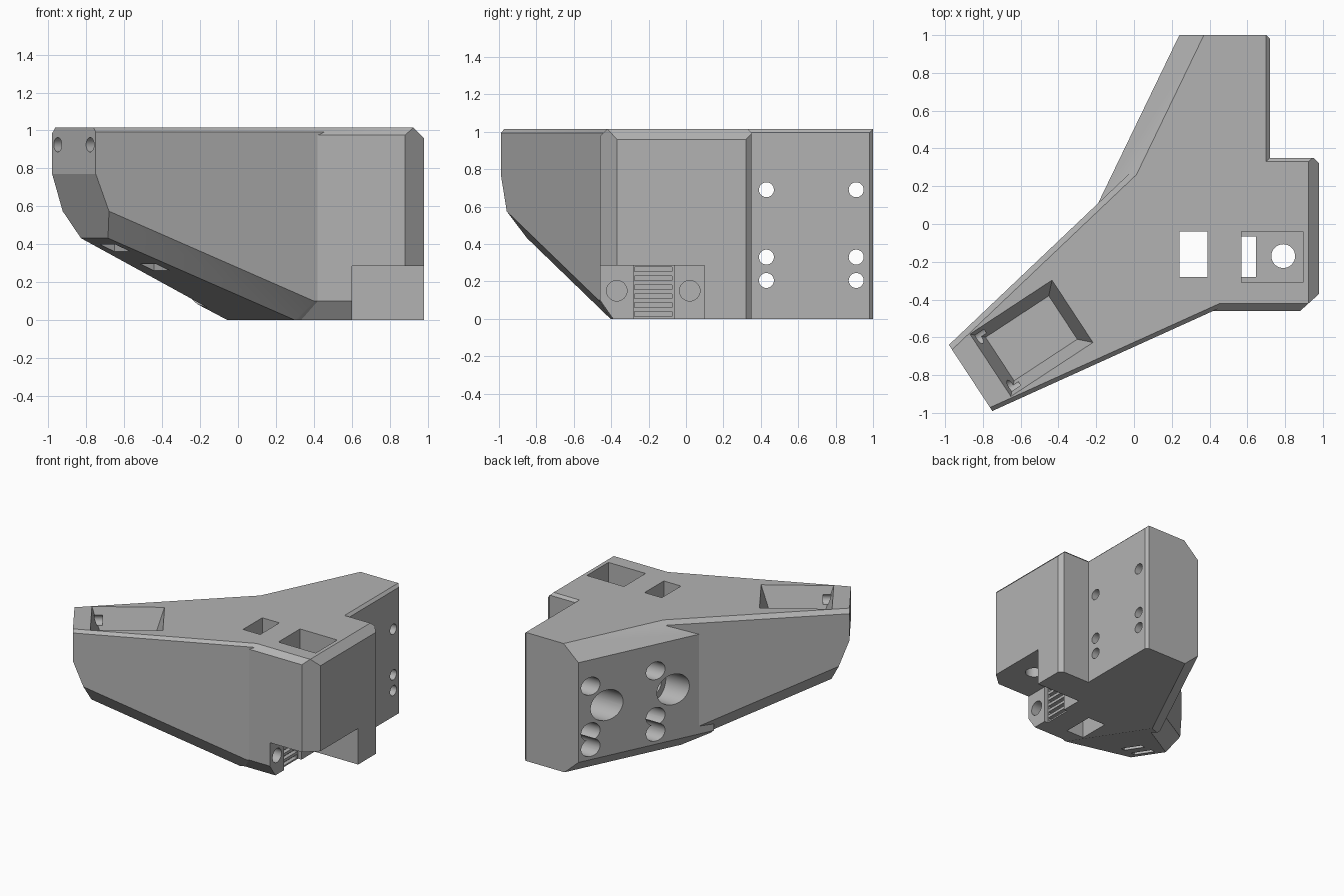
import bpy
import bmesh
import math
from mathutils import Vector, Matrix
from mathutils.geometry import points_in_planes

cube = bpy.data.objects.get("Cube")
if cube:
    bpy.data.objects.remove(cube, do_unlink=True)

H = 1.015
grey = bpy.data.materials.new("plain_grey")
grey.use_nodes = True
colour = (0.45, 0.45, 0.45, 1)
grey.diffuse_color = colour
grey.node_tree.nodes["Principled BSDF"].inputs["Base Color"].default_value = colour


def finish(name, bm):
    bmesh.ops.recalc_face_normals(bm, faces=bm.faces)
    mesh = bpy.data.meshes.new(name)
    bm.to_mesh(mesh)
    bm.free()
    mesh.materials.append(grey)
    obj = bpy.data.objects.new(name, mesh)
    bpy.context.scene.collection.objects.link(obj)
    return obj


def convex(name, planes):
    """Solid where a*x + b*y + c*z <= d for every plane."""
    sides = []
    for a, b, c, d in planes + [(0, 0, 1, H), (0, 0, -1, 0)]:
        n = Vector((a, b, c))
        sides.append(Vector((*(n / n.length), -d / n.length)))
    bm = bmesh.new()
    for p in points_in_planes(sides)[0]:
        bm.verts.new(p)
    bmesh.ops.remove_doubles(bm, verts=bm.verts, dist=0.0005)
    bmesh.ops.convex_hull(bm, input=bm.verts)
    bmesh.ops.dissolve_limit(bm, angle_limit=0.01, verts=bm.verts, edges=bm.edges)
    return finish(name, bm)


def wall(p, q):
    """Vertical plane through p and q, solid on the left of p to q."""
    n = Vector((q[1] - p[1], p[0] - q[0])).normalized()
    return (n.x, n.y, 0, n.x * p[0] + n.y * p[1])


def top_cut(w, k):
    return (w[0], w[1], 1, w[3] + H - k)


def bottom_cut(w, k):
    return (w[0], w[1], -1, w[3] - k)


def combine(target, other, operation):
    mod = target.modifiers.new("combine", 'BOOLEAN')
    mod.operation = operation
    mod.solver = 'EXACT'
    mod.object = other
    bpy.context.view_layer.objects.active = target
    bpy.ops.object.modifier_apply(modifier=mod.name)
    bpy.data.objects.remove(other, do_unlink=True)


# Arm frame: U runs inward from the arm tip, P runs across it
U = Vector((0.836, 0.549, 0))
P = Vector((0.549, -0.836, 0))
TIP = Vector((-0.865, -0.815, 0))

# Underside of the arm rises towards the tip
RISE = 0.404
slope = (-RISE * U.x, -RISE * U.y, -1, -RISE * 0.03)

# Long arm
tip_wall = wall((-0.98, -0.64), (-0.75, -0.99))
outer = wall((-0.75, -0.99), (0.42, -0.46))
inner = wall((-0.19, 0.11), (-0.98, -0.64))
arm_planes = [tip_wall, outer, inner, slope, (1, 0, 0, 0.55), (0, 1, 0, 0.32),
              (-2.6 * U.x, -2.6 * U.y, -1, -0.77 + 2.6 * 1.17)]
for w, k in ((outer, 0.022), (inner, 0.03)):
    arm_planes += [top_cut(w, k), bottom_cut(w, 0.1),
                   (slope[0] + 1.2 * w[0], slope[1] + 1.2 * w[1], -1,
                    slope[3] + 1.2 * w[3] - 0.12)]
body = convex("mount_body", arm_planes)

# Rear arm with the bevelled slanting wall
slant = wall((0.24, 1), (-0.19, 0.11))
rear_side = (1, 0, 0, 0.72)
rear = convex("rear_arm", [
    slant, top_cut(slant, 0.117), bottom_cut(slant, 0.11), slope,
    rear_side, top_cut(rear_side, 0.02), wall((0.72, 0.98), (0.70, 1)),
    (0, 1, 0, 1), (0, -1, 0, 0)])

# Side block
side, front, back = (1, 0, 0, 0.98), (0, -1, 0, 0.46), (0, 1, 0, 0.35)
block = convex("side_block", [
    side, front, back, (-1, 0, 0, -0.3),
    top_cut(side, 0.055), top_cut(front, 0.04), top_cut(back, 0.02),
    (0, -1.43, -1, 1.43 * 0.46 - 0.1),
    wall((0.88, -0.46), (0.98, -0.37)), wall((0.98, 0.32), (0.95, 0.35))])
combine(body, rear, 'UNION')
combine(body, block, 'UNION')


def cut_box(lo, hi):
    bm = bmesh.new()
    lo, hi = Vector(lo), Vector(hi)
    size = hi - lo
    bmesh.ops.create_cube(bm, size=1, matrix=Matrix.Translation((lo + hi) / 2)
                          @ Matrix.Diagonal((*size, 1)))
    combine(body, finish("box_cutter", bm), 'DIFFERENCE')


def cut_round(start, end, radius):
    start, end = Vector(start), Vector(end)
    axis = end - start
    turn = axis.to_track_quat('Z', 'Y').to_matrix().to_4x4()
    bm = bmesh.new()
    bmesh.ops.create_cone(bm, cap_ends=True, segments=32, radius1=radius,
                          radius2=radius, depth=axis.length,
                          matrix=Matrix.Translation((start + end) / 2) @ turn)
    combine(body, finish("round_cutter", bm), 'DIFFERENCE')


def cut_arm_box(centre, length, width, z0, z1, taper=0.0):
    """Box aligned with the arm, narrower at its lower end by taper."""
    bm = bmesh.new()
    for z, t in ((z0, taper), (z1, 0)):
        for i, j in ((-1, -1), (1, -1), (1, 1), (-1, 1)):
            p = Vector(centre) + U * i * (length / 2 - t) + P * j * (width / 2 - t)
            bm.verts.new((p.x, p.y, z))
    bmesh.ops.convex_hull(bm, input=bm.verts)
    combine(body, finish("arm_cutter", bm), 'DIFFERENCE')


# Corner notch, top pocket, square well and belt slot
cut_box((0.6, -0.6, -0.1), (1.1, 0.1, 0.285))
cut_box((0.57, -0.31, 0.45), (0.895, -0.04, 1.1))
cut_box((0.24, -0.28, -0.1), (0.39, -0.04, 1.1))
cut_box((0.57, -0.28, -0.1), (0.645, -0.065, 0.5))
cut_round((0.79, -0.17, 0.2), (0.79, -0.17, 0.5), 0.063)

# Belt teeth and the bolt holes beside them
for i in range(6):
    z = 0.012 + i * 0.048
    cut_box((0.54, -0.275, z), (0.58, -0.075, z + 0.026))
for y in (-0.37, 0.02):
    cut_round((0.4, y, 0.15), (0.65, y, 0.15), 0.055)

# Counterbored bolt holes through the rear arm
for y in (0.43, 0.91):
    for z in (0.69, 0.33, 0.205):
        cut_round((-0.5, y, z), (0.9, y, z), 0.04)
        cut_round((-0.5, y, z), (0.55, y, z), 0.07)

# Large blind holes in the slanting wall
cut_round((-0.5, 0.79, 0.51), (0.48, 0.79, 0.51), 0.12)
cut_round((-0.5, 0.3, 0.51), (0.05, 0.3, 0.51), 0.12)
cut_round((-0.5, 0.3, 0.51), (0.3, 0.3, 0.51), 0.065)

# Arm pocket, underside slots and tip holes
cut_arm_box((-0.543, -0.605, 0), 0.52, 0.395, 0.84, H, 0.06)
cut_arm_box((-0.543, -0.605, 0), 0.62 - 0.1, 0.395, H, H + 0.1)
for s, z in ((0.26, 0.38), (0.51, 0.28)):
    cut_arm_box(TIP + U * s, 0.09, 0.15, z - 0.2, z + 0.1)
for offset in (-0.155, 0.155):
    base = TIP + P * offset + Vector((0, 0, 0.925))
    cut_round(base - U * 0.1, base + U * 0.2, 0.038)

# Smooth the bores and keep every edge crisp
bpy.ops.object.select_all(action='DESELECT')
body.select_set(True)
bpy.context.view_layer.objects.active = body
bpy.ops.object.shade_smooth_by_angle(angle=math.radians(20))
